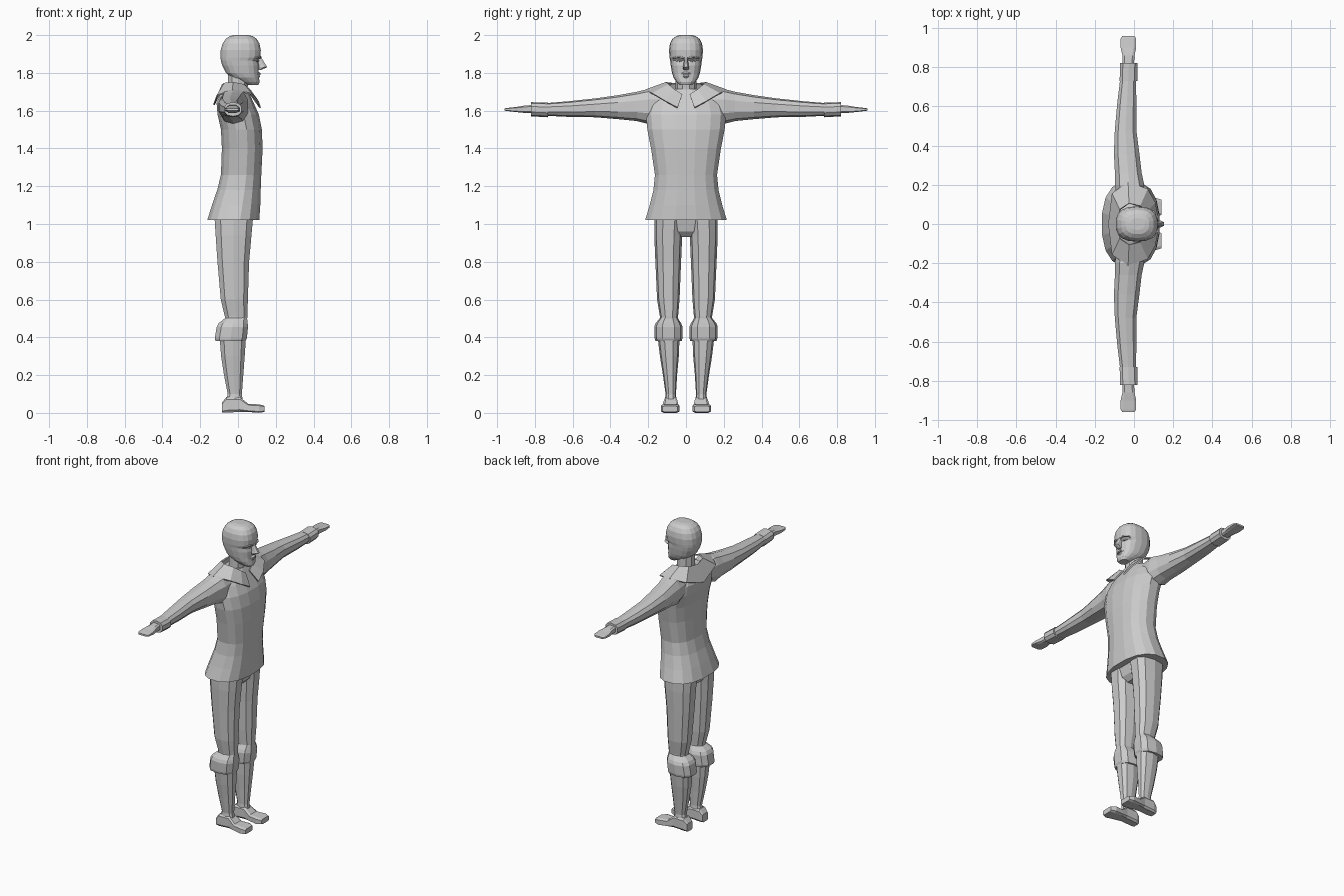
import bpy, bmesh, math

grey = bpy.data.materials.new("plain grey")
grey.diffuse_color = (0.6, 0.6, 0.6, 1)


def finish(name, bm, mirror=False, thick=0):
    bmesh.ops.recalc_face_normals(bm, faces=bm.faces)
    me = bpy.data.meshes.new(name)
    bm.to_mesh(me)
    bm.free()
    me.materials.append(grey)
    ob = bpy.data.objects.new(name, me)
    bpy.context.collection.objects.link(ob)
    if thick:
        m = ob.modifiers.new("thickness", 'SOLIDIFY')
        m.thickness = thick
        m.offset = 0
    if mirror:
        m = ob.modifiers.new("mirror", 'MIRROR')
        m.use_axis = (False, True, False)
        m.use_clip = True
    return ob


def loft(name, axis, secs, n=12, e=2.5, mirror=False):
    """Skin superellipse rings; each section is (t, a0, a1, b0, b1) along the axis."""
    bm = bmesh.new()
    rings = []
    for t, a0, a1, b0, b1 in secs:
        ring = []
        for i in range(n):
            w = 2 * math.pi * (i + 0.5) / n
            c, s = math.cos(w), math.sin(w)
            a = (a0 + a1) / 2 + (a1 - a0) / 2 * math.copysign(abs(c) ** (2 / e), c)
            b = (b0 + b1) / 2 + (b1 - b0) / 2 * math.copysign(abs(s) ** (2 / e), s)
            co = {'z': (a, b, t), 'y': (a, t, b), 'x': (t, a, b)}[axis]
            ring.append(bm.verts.new(co))
        rings.append(ring)
    for r, q in zip(rings, rings[1:]):
        for i in range(n):
            j = (i + 1) % n
            bm.faces.new((r[i], r[j], q[j], q[i]))
    bm.faces.new(rings[0])
    bm.faces.new(rings[-1])
    return finish(name, bm, mirror)


def sym(rows):
    """Sections (z, x0, x1, half_width) centred on y = 0."""
    return [(z, x0, x1, -h, h) for z, x0, x1, h in rows]


# tunic body with flared hem
loft("tunic", 'z', sym([
    (1.02, -0.165, 0.115, 0.22), (1.10, -0.14, 0.12, 0.195),
    (1.18, -0.112, 0.122, 0.175), (1.26, -0.092, 0.125, 0.167),
    (1.40, -0.087, 0.132, 0.188), (1.50, -0.092, 0.128, 0.208),
    (1.58, -0.11, 0.112, 0.215), (1.64, -0.115, 0.085, 0.20),
    (1.69, -0.095, 0.062, 0.15), (1.715, -0.07, 0.05, 0.09)]), n=16, e=2.4)

# sleeves
loft("sleeve", 'y', [
    (0.10, -0.09, 0.05, 1.57, 1.70), (0.20, -0.10, 0.055, 1.53, 1.715),
    (0.26, -0.10, 0.042, 1.545, 1.70), (0.36, -0.105, 0.03, 1.555, 1.682),
    (0.48, -0.10, 0.014, 1.565, 1.665), (0.62, -0.087, 0.014, 1.567, 1.65),
    (0.74, -0.072, 0.012, 1.573, 1.64)], n=10, mirror=True)
loft("sleeve_cuff", 'y', [
    (0.73, -0.075, 0.02, 1.565, 1.642), (0.82, -0.073, 0.02, 1.57, 1.645)],
    n=10, mirror=True)

# flat mitten hands
loft("hand", 'y', [
    (0.80, -0.058, 0.0, 1.585, 1.632), (0.86, -0.06, 0.004, 1.588, 1.627),
    (0.90, -0.07, 0.013, 1.592, 1.62), (0.945, -0.07, 0.013, 1.598, 1.615),
    (0.96, -0.06, 0.003, 1.60, 1.612)], n=8, e=4, mirror=True)

# open pointed collar, half built and mirrored
bm = bmesh.new()
pairs = [((0.068, 0.02, 1.685), (0.118, 0.045, 1.615)),
         ((0.062, 0.06, 1.71), (0.106, 0.11, 1.65)),
         ((0.03, 0.092, 1.737), (0.068, 0.178, 1.69)),
         ((-0.025, 0.105, 1.748), (-0.03, 0.215, 1.708)),
         ((-0.07, 0.075, 1.745), (-0.11, 0.155, 1.68)),
         ((-0.082, 0.0, 1.737), (-0.128, 0.0, 1.63))]
rows = [[bm.verts.new(p) for p in pr] for pr in pairs]
for (a, b), (c, d) in zip(rows, rows[1:]):
    bm.faces.new((a, b, d, c))
finish("collar", bm, mirror=True, thick=0.008)

# neck and head
loft("neck", 'z', sym([
    (1.64, -0.06, 0.06, 0.065), (1.70, -0.055, 0.052, 0.056),
    (1.80, -0.055, 0.06, 0.056)]), n=10, e=2.1)
loft("head", 'z', sym([
    (1.735, 0.055, 0.108, 0.032), (1.752, 0.01, 0.115, 0.05),
    (1.775, -0.035, 0.112, 0.066), (1.80, -0.065, 0.11, 0.074),
    (1.84, -0.085, 0.112, 0.081), (1.866, -0.092, 0.106, 0.084),
    (1.882, -0.094, 0.12, 0.087), (1.92, -0.093, 0.122, 0.09),
    (1.955, -0.083, 0.115, 0.085), (1.98, -0.066, 0.10, 0.072),
    (1.995, -0.043, 0.078, 0.052), (2.0, -0.02, 0.055, 0.03)]), n=18, e=2.5)

# face: nose, lips, brows, eyes, cheekbones
loft("nose", 'z', sym([
    (1.815, 0.09, 0.122, 0.014), (1.83, 0.09, 0.156, 0.018),
    (1.838, 0.09, 0.152, 0.015), (1.885, 0.09, 0.122, 0.009)]), n=8)
loft("upper_lip", 'z', sym([
    (1.790, 0.08, 0.119, 0.030), (1.797, 0.08, 0.122, 0.026),
    (1.806, 0.08, 0.112, 0.014)]), n=8)
loft("lower_lip", 'z', sym([
    (1.774, 0.08, 0.112, 0.016), (1.782, 0.08, 0.119, 0.022),
    (1.788, 0.08, 0.114, 0.028)]), n=8)
loft("brow", 'y', [
    (0.012, 0.09, 0.126, 1.874, 1.886), (0.04, 0.08, 0.124, 1.879, 1.892),
    (0.068, 0.06, 0.104, 1.874, 1.884)], n=6, mirror=True)
loft("eye", 'y', [
    (0.018, 0.08, 0.107, 1.861, 1.865), (0.034, 0.07, 0.113, 1.857, 1.870),
    (0.053, 0.06, 0.10, 1.862, 1.866)], n=6, mirror=True)

# hips and trouser legs
loft("hips", 'z', sym([
    (0.93, -0.05, 0.03, 0.06), (0.96, -0.10, 0.06, 0.11),
    (1.06, -0.12, 0.085, 0.165)]), n=12)
loft("trouser_leg", 'z', [
    (0.44, -0.07, 0.045, 0.045, 0.135), (0.51, -0.072, 0.052, 0.042, 0.138),
    (0.60, -0.094, 0.055, 0.034, 0.153), (0.80, -0.112, 0.062, 0.026, 0.162),
    (0.94, -0.122, 0.075, 0.02, 0.168), (1.06, -0.13, 0.086, 0.01, 0.168)],
    n=10, e=2.6, mirror=True)

# boots: folded cuff, shaft, foot
loft("boot_cuff", 'z', [
    (0.38, -0.122, 0.042, 0.022, 0.162), (0.395, -0.126, 0.05, 0.019, 0.166),
    (0.455, -0.116, 0.056, 0.018, 0.168), (0.475, -0.105, 0.054, 0.026, 0.16),
    (0.505, -0.066, 0.05, 0.045, 0.136)], n=10, e=2.8, mirror=True)
loft("boot_shaft", 'z', [
    (0.04, -0.07, 0.03, 0.048, 0.115), (0.10, -0.056, 0.022, 0.053, 0.108),
    (0.20, -0.076, 0.03, 0.047, 0.122), (0.30, -0.092, 0.038, 0.038, 0.138),
    (0.40, -0.10, 0.045, 0.034, 0.15)], n=10, mirror=True)
loft("boot_foot", 'x', [
    (-0.085, 0.052, 0.11, 0.0, 0.055), (-0.062, 0.046, 0.116, 0.0, 0.085),
    (0.01, 0.046, 0.116, 0.004, 0.085), (0.055, 0.038, 0.126, 0.004, 0.048),
    (0.11, 0.032, 0.135, 0.0, 0.046), (0.14, 0.045, 0.125, 0.004, 0.038)],
    n=8, e=5, mirror=True)
